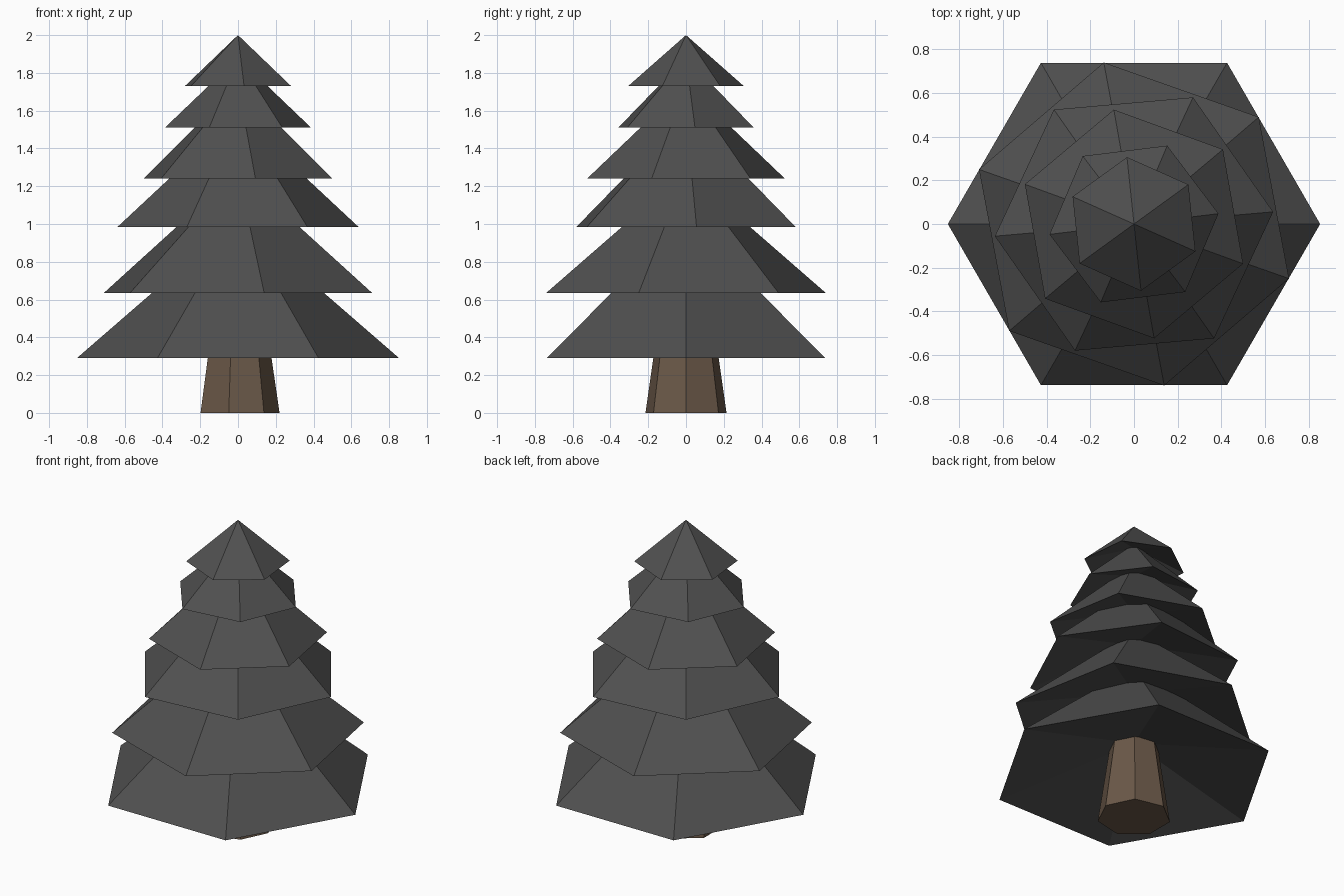
import bpy
import bmesh
from math import cos, sin, pi, radians

cube = bpy.data.objects.get("Cube")
if cube:
    bpy.data.objects.remove(cube)


def make_material(name, rgb):
    mat = bpy.data.materials.new(name)
    mat.use_nodes = True
    color = (*rgb, 1.0)
    mat.diffuse_color = color
    bsdf = next(n for n in mat.node_tree.nodes if n.type == 'BSDF_PRINCIPLED')
    bsdf.inputs["Base Color"].default_value = color
    return mat


def ring(bm, sides, radius, z, turn=0.0):
    """Regular polygon of vertices at height z."""
    angles = [radians(turn) + 2 * pi * i / sides for i in range(sides)]
    return [bm.verts.new((radius * cos(a), radius * sin(a), z)) for a in angles]


def finish(bm, name, mat):
    bmesh.ops.recalc_face_normals(bm, faces=bm.faces)
    mesh = bpy.data.meshes.new(name)
    bm.to_mesh(mesh)
    bm.free()
    mesh.materials.append(mat)
    obj = bpy.data.objects.new(name, mesh)
    bpy.context.collection.objects.link(obj)
    return obj


def make_tier(name, radius, base, apex, rise, turn, mat):
    """Six-sided cone whose underside is a shallower hollow cone."""
    bm = bmesh.new()
    rim = ring(bm, 6, radius, base, turn)
    for tip_z in (apex, base + rise):
        tip = bm.verts.new((0, 0, tip_z))
        for a, b in zip(rim, rim[1:] + rim[:1]):
            bm.faces.new((a, b, tip))
    return finish(bm, name, mat)


def make_trunk(mat):
    """Seven-sided tapering post reaching into the lowest tier."""
    bm = bmesh.new()
    low = ring(bm, 7, 0.22, 0.0)
    high = ring(bm, 7, 0.135, 0.58)
    for i in range(7):
        j = (i + 1) % 7
        bm.faces.new((low[i], low[j], high[j], high[i]))
    bm.faces.new(low)
    bm.faces.new(high)
    return finish(bm, "trunk", mat)


foliage = make_material("dark grey foliage", (0.08, 0.08, 0.08))
bark = make_material("brown bark", (0.145, 0.098, 0.065))

make_trunk(bark)

# Branch tiers, bottom to top: radius, base height, apex height, hollow, turn
tiers = [
    (0.853, 0.29, 1.03, 0.22, 0),
    (0.753, 0.635, 1.28, 0.22, -19.4),
    (0.64, 0.985, 1.58, 0.20, 5),
    (0.532, 1.24, 1.74, 0.165, -20),
    (0.39, 1.51, 1.88, 0.15, 7),
    (0.308, 1.73, 2.0, 0.12, -24),
]
for number, (radius, base, apex, rise, turn) in enumerate(tiers, 1):
    make_tier(f"branch_tier_{number}", radius, base, apex, rise, turn, foliage)
